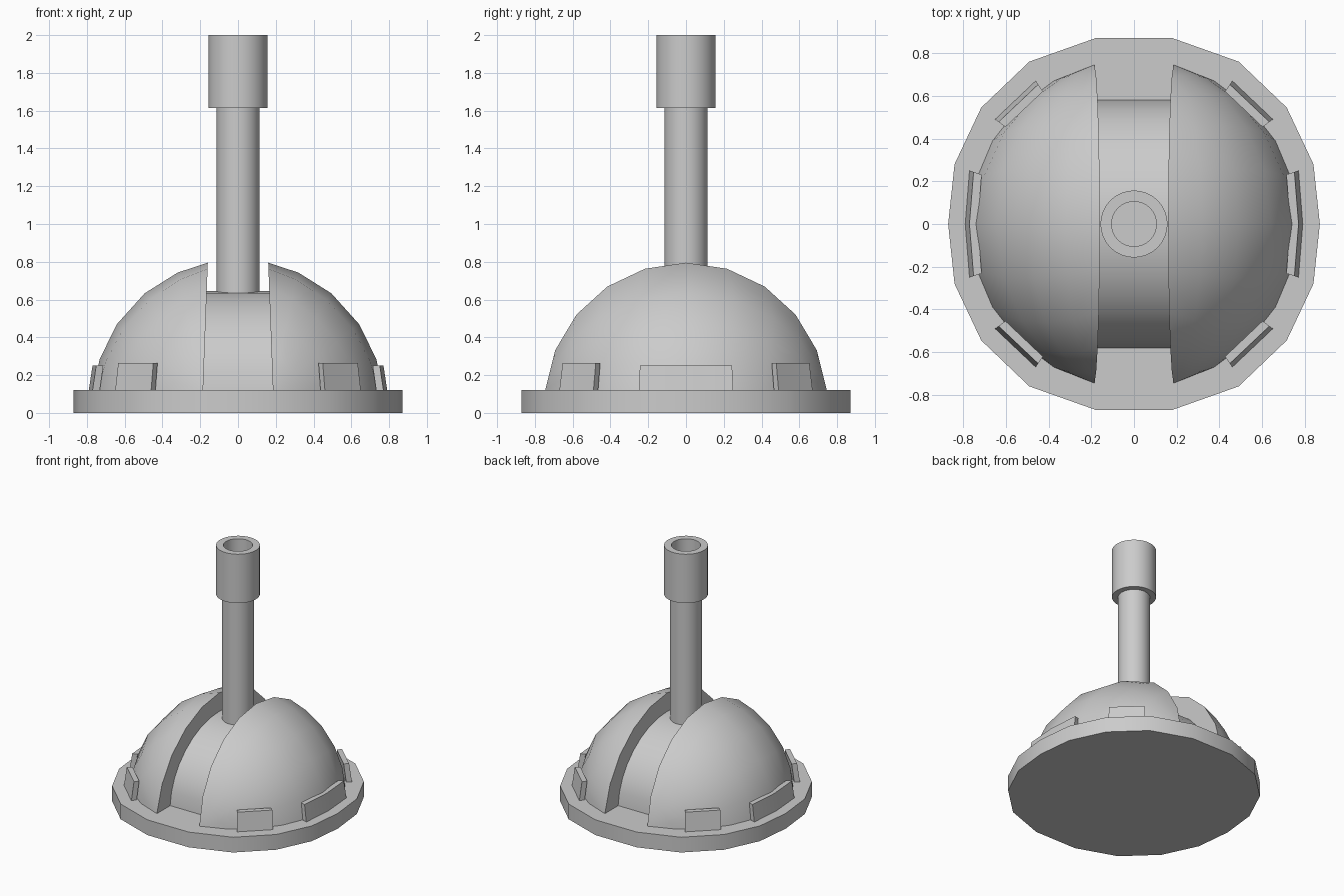
import bpy, bmesh
from math import sin, cos, asin, acos, sqrt, pi
from mathutils import Vector

if "Cube" in bpy.data.objects:
    bpy.data.objects.remove(bpy.data.objects["Cube"])

def make(name, verts, faces, mirror=None):
    me = bpy.data.meshes.new(name)
    me.from_pydata([tuple(v) for v in verts], [], faces)
    bm = bmesh.new()
    bm.from_mesh(me)
    bmesh.ops.remove_doubles(bm, verts=bm.verts, dist=1e-4)
    bmesh.ops.recalc_face_normals(bm, faces=bm.faces)
    bm.to_mesh(me)
    bm.free()
    ob = bpy.data.objects.new(name, me)
    bpy.context.collection.objects.link(ob)
    if mirror:
        m = ob.modifiers.new("Mirror", 'MIRROR')
        m.use_axis = mirror
    bpy.ops.object.select_all(action='DESELECT')
    ob.select_set(True)
    bpy.context.view_layer.objects.active = ob
    bpy.ops.object.shade_smooth_by_angle()
    return ob

def prism(name, low, high, mirror=None):
    n = len(low)
    faces = [(i, (i + 1) % n, n + (i + 1) % n, n + i) for i in range(n)]
    faces += [tuple(range(n)), tuple(range(n, 2 * n))]
    return make(name, low + high, faces, mirror)

def lathe(name, profile, n=32):
    verts = [(r * cos(2 * pi * i / n), r * sin(2 * pi * i / n), z)
             for r, z in profile for i in range(n)]
    faces = [(k * n + i, k * n + (i + 1) % n, (k + 1) * n + (i + 1) % n, (k + 1) * n + i)
             for k in range(len(profile) - 1) for i in range(n)]
    faces += [tuple(range(n)), tuple(range((len(profile) - 1) * n, len(profile) * n))]
    return make(name, verts, faces)

# base plate: 18-sided, symmetric in x and y
q = [(0.87, 0), (0.84, 0.28), (0.715, 0.545), (0.49, 0.76), (0.18, 0.87)]
ring = q + [(-x, y) for x, y in reversed(q)]
ring += [(-x, -y) for x, y in q[1:]] + [(x, -y) for x, y in reversed(q[1:])]
prism("base_plate", [(x, y, 0) for x, y in ring], [(x, y, 0.12) for x, y in ring])

# dome halves: spherical patch between the slot edge and the base line
R, CZ, ZB, N, M = 0.772, 0.04, 0.12, 10, 5
dz = ZB - CZ
e0 = asin(dz / sqrt(R * R - 0.185 ** 2))
rb = sqrt(R * R - dz * dz)
a0 = acos(0.185 / rb)
verts, faces = [], []
for i in range(N + 1):
    t = i / N
    e = e0 + (pi - 2 * e0) * t
    x = 0.185 - 0.025 * (sin(e) - sin(e0)) / (1 - sin(e0))
    rho = sqrt(R * R - x * x)
    a = a0 * (1 - 2 * t)
    top = Vector((x, rho * cos(e), rho * sin(e)))
    low = Vector((rb * cos(a), rb * sin(a), dz))
    for j in range(M + 1):
        verts.append(top.lerp(low, j / M).normalized() * R + Vector((0, 0, CZ)))
W = M + 1
for i in range(N):
    for j in range(M):
        k = i * W + j
        if i == 0:
            faces.append((0, k + W, k + W + 1))
        elif i == N - 1:
            faces.append((k, N * W, k + 1))
        else:
            faces.append((k, k + W, k + W + 1, k + 1))
faces.append((0,) + tuple(i * W for i in range(1, N)) + (N * W,))
faces.append((0,) + tuple(i * W + M for i in range(1, N)) + (N * W,))
# collapse the two end columns onto their shared corner
faces = [tuple(0 if v < W else N * W if v >= N * W else v for v in f) for f in faces]
faces = [f for f in faces if len(set(f)) == len(f)]
dome = make("dome_half", verts, faces, (True, False, False))
bm = bmesh.new()
bm.from_mesh(dome.data)
bmesh.ops.delete(bm, geom=[v for v in bm.verts if not v.link_faces], context='VERTS')
bm.to_mesh(dome.data)
bm.free()

# rounded core in the slot
arc = [(0.58 * cos(pi * i / 16), ZB + 0.525 * sin(pi * i / 16)) for i in range(17)]
prism("slot_core", [(-0.19, y, z) for y, z in arc], [(0.19, y, z) for y, z in arc])

# barrel rod and hollow sleeve
lathe("rod", [(0.114, 0.58), (0.114, 1.64)])
lathe("sleeve", [(0.157, 1.615), (0.157, 2.0), (0.105, 2.0), (0.105, 1.66)])

# plates round the foot of the dome
def plate(name, pts, z, inner, mirror):
    def loop(s, h):
        return ([(x * s, y * s, h) for x, y in pts]
                + [(x * s * inner, y * s * inner, h) for x, y in reversed(pts)])
    prism(name, loop(1, ZB), loop(0.975, z), mirror)

plate("side_plate", [(0.77, -0.25), (0.79, 0), (0.77, 0.25)], 0.25, 0.95, (True, False, False))
plate("corner_plate", [(0.65, 0.49), (0.46, 0.67)], 0.265, 0.95, (True, True, False))
